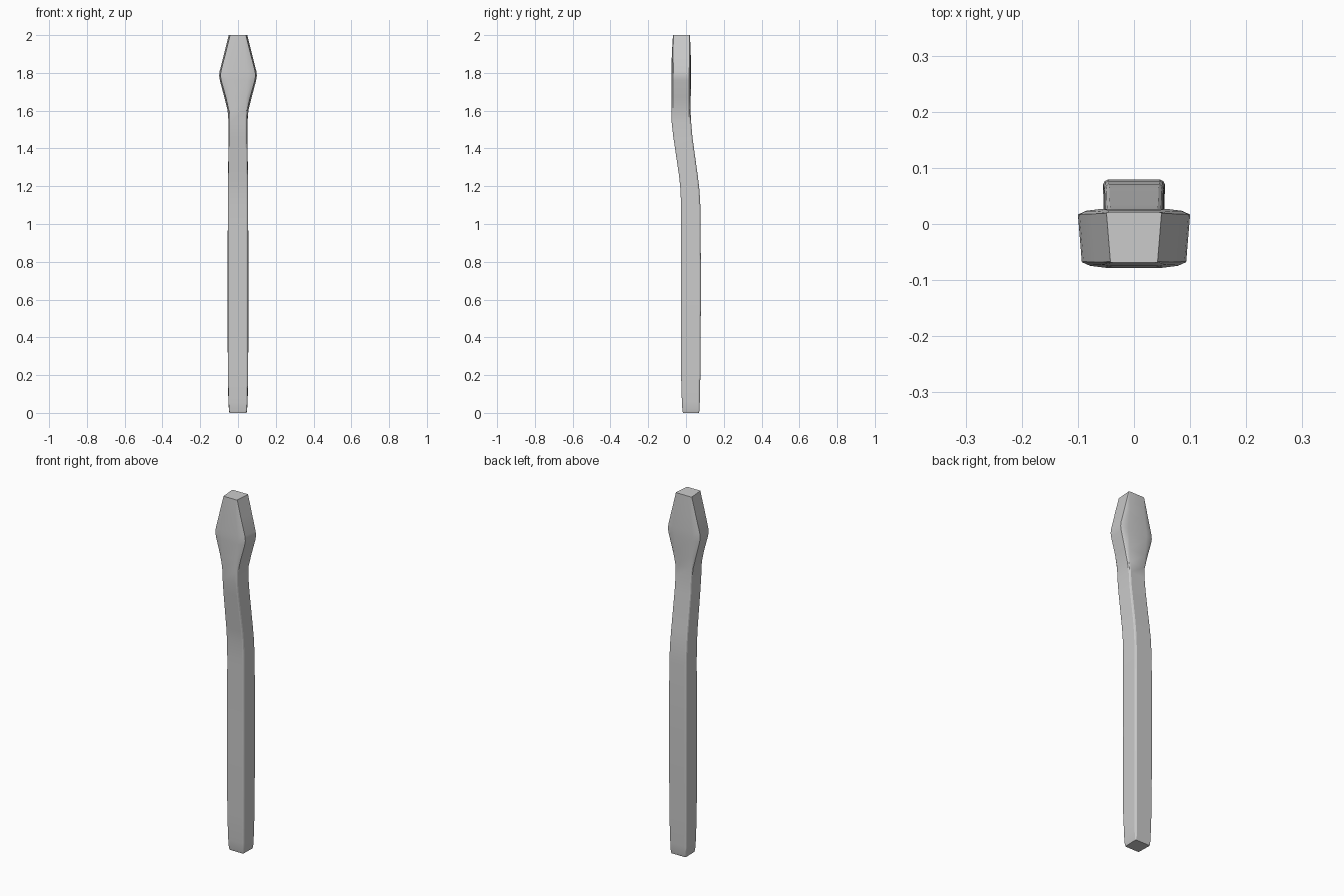
import bpy, bmesh, math

# Stations: z, front y, back y, half width front, half width back, corner inset x, corner inset y
STATIONS = [
    (0.00, -0.016, 0.068, 0.043, 0.045, 0.004, 0.004),
    (0.012, -0.019, 0.071, 0.047, 0.048, 0.006, 0.006),
    (0.06, -0.022, 0.073, 0.050, 0.051, 0.008, 0.008),
    (0.20, -0.026, 0.076, 0.053, 0.054, 0.008, 0.008),
    (0.65, -0.026, 0.079, 0.054, 0.055, 0.008, 0.008),
    (1.08, -0.026, 0.077, 0.053, 0.054, 0.008, 0.008),
    (1.18, -0.029, 0.071, 0.053, 0.053, 0.008, 0.008),
    (1.25, -0.036, 0.063, 0.052, 0.052, 0.008, 0.008),
    (1.46, -0.067, 0.034, 0.048, 0.051, 0.008, 0.008),
    (1.54, -0.076, 0.027, 0.047, 0.050, 0.008, 0.008),
    (1.60, -0.078, 0.024, 0.049, 0.055, 0.010, 0.009),
    (1.67, -0.078, 0.025, 0.064, 0.072, 0.022, 0.010),
    (1.76, -0.078, 0.027, 0.089, 0.096, 0.040, 0.010),
    (1.785, -0.078, 0.027, 0.093, 0.100, 0.042, 0.010),
    (1.81, -0.077, 0.027, 0.090, 0.097, 0.040, 0.010),
    (1.90, -0.075, 0.025, 0.067, 0.074, 0.028, 0.007),
    (2.00, -0.069, 0.021, 0.042, 0.049, 0.004, 0.002),
]


def section(z, yf, yb, wf, wb, ix, iy):
    """Rectangle with softened corners, two facets per corner."""
    half = []
    for y, w, s in ((yf, wf, 1), (yb, wb, -1)):
        corner = [(w - ix, y), (w - ix * 0.35, y + s * iy * 0.35), (w, y + s * iy)]
        half += corner if s == 1 else corner[::-1]
    ring = half + [(-x, y) for x, y in reversed(half)]
    return [(x, y, z) for x, y in ring]


# Handle and blade-shaped head, lofted as one bent bar
bm = bmesh.new()
rings = [[bm.verts.new(p) for p in section(*s)] for s in STATIONS]
for a, b in zip(rings, rings[1:]):
    n = len(a)
    for i in range(n):
        j = (i + 1) % n
        bm.faces.new((a[i], a[j], b[j], b[i]))
bm.faces.new(rings[0][::-1])
bm.faces.new(rings[-1])
bmesh.ops.recalc_face_normals(bm, faces=bm.faces)
mesh = bpy.data.meshes.new("bent_handle")
bm.to_mesh(mesh)
bm.free()
bar = bpy.data.objects.new("bent_handle", mesh)
bpy.context.collection.objects.link(bar)
bpy.context.view_layer.objects.active = bar
bar.select_set(True)
bpy.ops.object.shade_smooth_by_angle(angle=math.radians(25))
